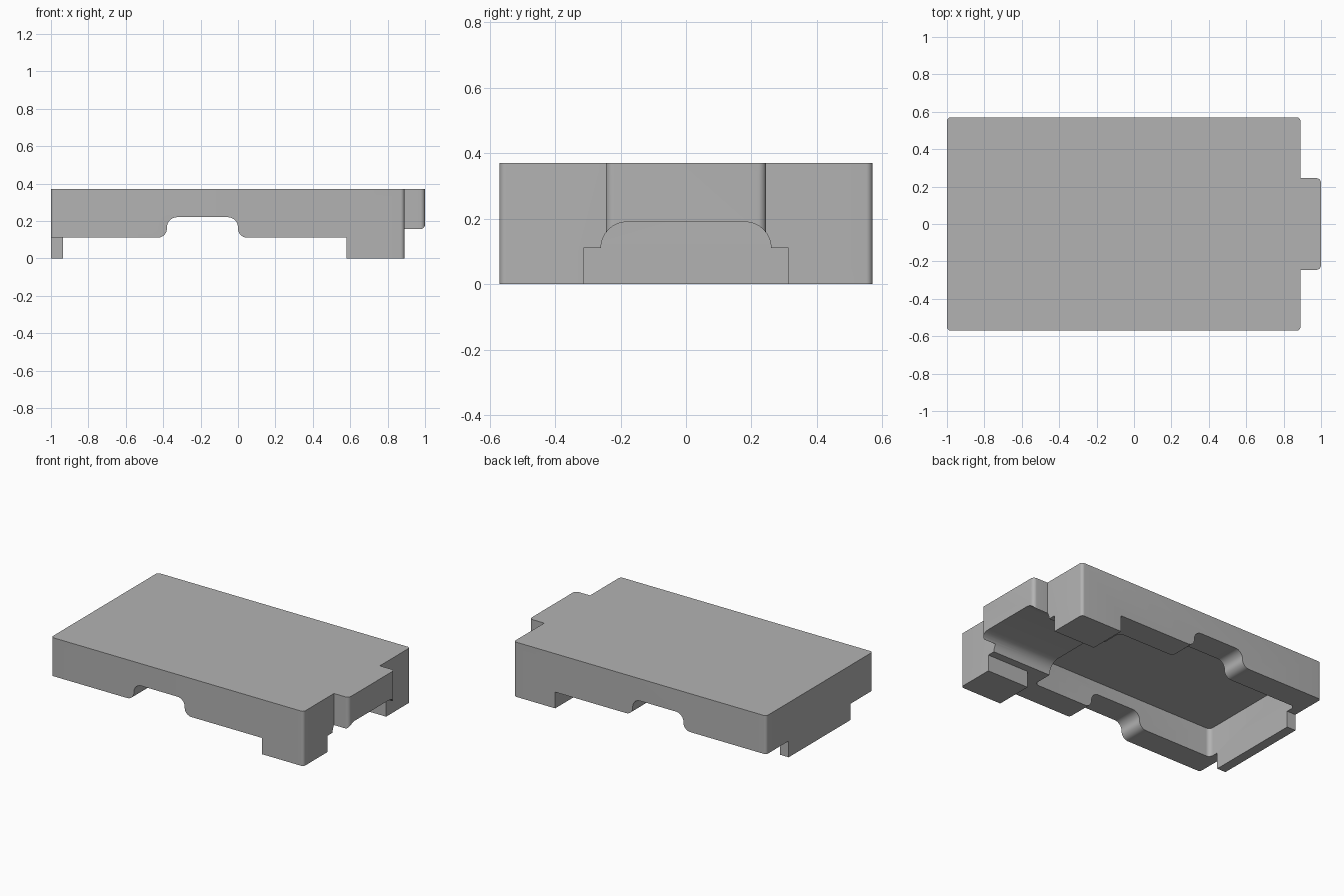
import bpy
import bmesh
from math import sin, cos, pi
from mathutils import Vector

cube = bpy.data.objects.get("Cube")
if cube:
    bpy.data.objects.remove(cube, do_unlink=True)

grey = bpy.data.materials.new("plain_grey")
grey.use_nodes = True
COLOUR = (0.45, 0.45, 0.45, 1)
grey.diffuse_color = COLOUR
grey.node_tree.nodes["Principled BSDF"].inputs["Base Color"].default_value = COLOUR


def rounded(points, steps=8):
    """Outline from (u, v, radius) corners, each rounded where radius > 0."""
    out = []
    for i, (u, v, r) in enumerate(points):
        p = Vector((u, v))
        if r == 0:
            out.append(p)
            continue
        a = (Vector(points[i - 1][:2]) - p).normalized()
        b = (Vector(points[(i + 1) % len(points)][:2]) - p).normalized()
        centre = p + (a + b) * r
        for k in range(steps + 1):
            t = k / steps * pi / 2
            out.append(centre - b * r * cos(t) - a * r * sin(t))
    return out


def mirrored(half):
    """Close a half outline by mirroring it in v."""
    return half + [(u, -v, r) for u, v, r in reversed(half)]


def prism(name, outline, axis, low, high):
    """Extrude a rounded outline along one axis."""
    place = {"x": lambda u, v, w: (w, u, v),
             "y": lambda u, v, w: (u, w, v),
             "z": lambda u, v, w: (u, v, w)}[axis]
    bm = bmesh.new()
    base = bm.faces.new([bm.verts.new(place(p.x, p.y, low)) for p in rounded(outline)])
    grown = bmesh.ops.extrude_face_region(bm, geom=[base])["geom"]
    bmesh.ops.translate(bm, vec=place(0, 0, high - low),
                        verts=[g for g in grown if isinstance(g, bmesh.types.BMVert)])
    bmesh.ops.recalc_face_normals(bm, faces=bm.faces)
    mesh = bpy.data.meshes.new(name)
    bm.to_mesh(mesh)
    bm.free()
    mesh.materials.append(grey)
    obj = bpy.data.objects.new(name, mesh)
    bpy.context.collection.objects.link(obj)
    return obj


# Solid cover with the end tab
cover = prism("cover", mirrored([
    (-1, 0.57, 0.02), (0.89, 0.57, 0.02), (0.89, 0.245, 0), (1, 0.245, 0.025)]),
    "z", 0, 0.37)

cutters = [
    # Space below the rim, leaving two legs and the end lip
    prism("rim_cutter", mirrored([
        (-0.935, 0.33, 0), (-1.1, 0.33, 0), (-1.1, 0.7, 0), (0.58, 0.7, 0),
        (0.58, 0.3125, 0), (1.1, 0.3125, 0)]), "z", -0.1, 0.11),
    # Hollow underside
    prism("pocket_cutter", mirrored([(-0.935, 0.4, 0.03), (0.45, 0.4, 0.03)]),
          "z", 0.05, 0.305),
    # Arched passage through the tab end
    prism("arch_cutter", [(-0.26, 0.05, 0), (-0.26, 0.19, 0.08),
                          (0.26, 0.19, 0.08), (0.26, 0.05, 0)], "x", 0.4, 1.1),
    # Flared notch across both side walls
    prism("notch_cutter", [
        (-0.5, 0.05, 0), (-0.5, 0.11, 0), (-0.38, 0.11, 0.05), (-0.38, 0.22, 0.055),
        (0, 0.22, 0.055), (0, 0.11, 0.05), (0.12, 0.11, 0), (0.12, 0.05, 0)],
        "y", -0.7, 0.7),
]

bpy.context.view_layer.objects.active = cover
for cutter in cutters:
    cutter.hide_render = True
    cut = cover.modifiers.new(cutter.name, "BOOLEAN")
    cut.operation = "DIFFERENCE"
    cut.solver = "EXACT"
    cut.object = cutter
    bpy.ops.object.modifier_apply(modifier=cut.name)
    bpy.data.objects.remove(cutter, do_unlink=True)

bpy.ops.object.select_all(action="DESELECT")
cover.select_set(True)
bpy.ops.object.shade_smooth_by_angle()
